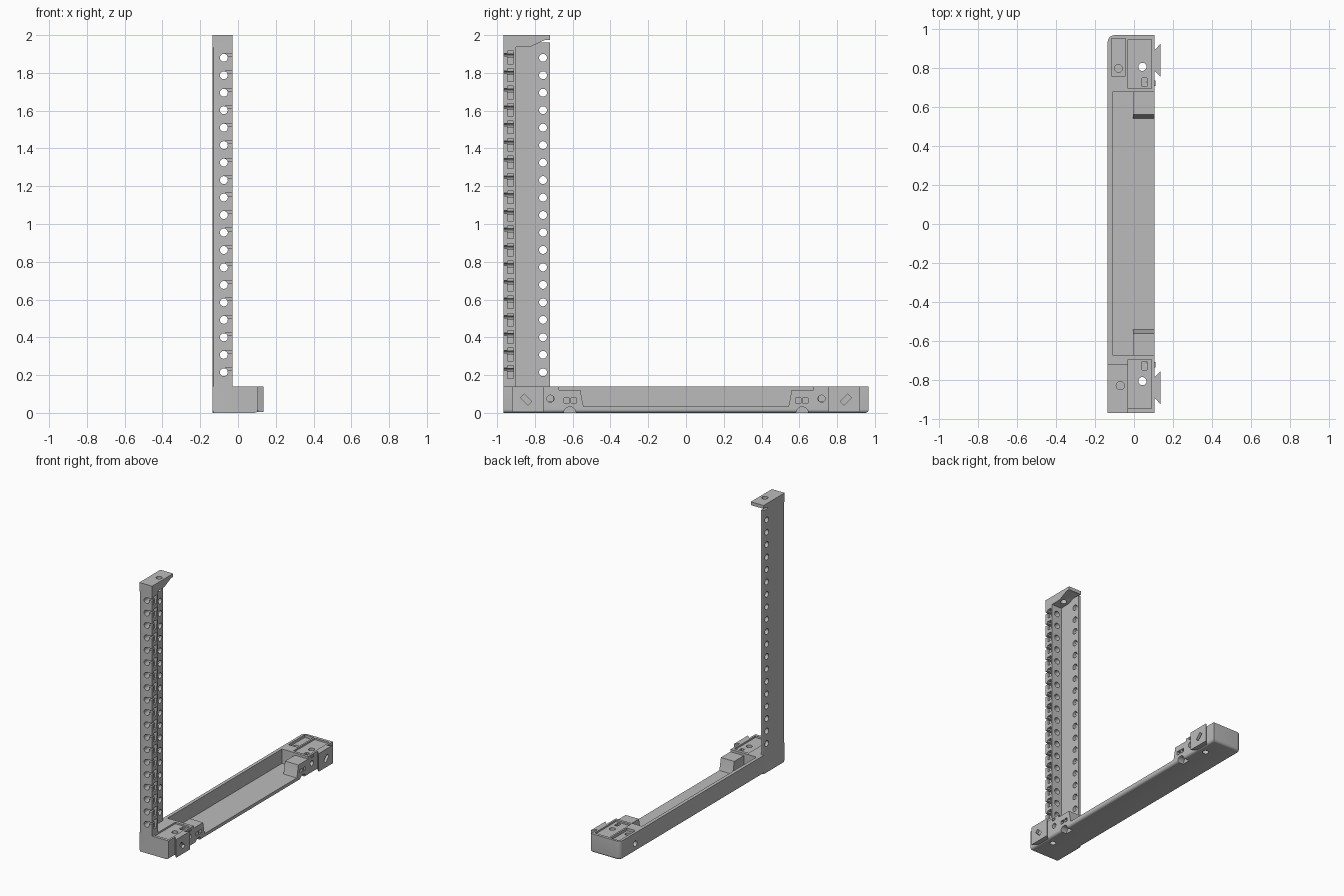
import bpy, bmesh, math
from mathutils import Matrix, Vector

cube = bpy.data.objects.get("Cube")
if cube:
    bpy.data.objects.remove(cube, do_unlink=True)

grey = bpy.data.materials.new("plain grey")
grey.use_nodes = True
GREY = (0.5, 0.5, 0.5, 1)
grey.diffuse_color = GREY
grey.node_tree.nodes["Principled BSDF"].inputs["Base Color"].default_value = GREY


def add_box(bm, x, y, z, tilt=0):
    """Box from (min, max) ranges, optionally turned about x."""
    mid = Vector([(a + b) / 2 for a, b in (x, y, z)])
    size = [b - a for a, b in (x, y, z)]
    m = Matrix.Translation(mid) @ Matrix.Rotation(tilt, 4, 'X') @ Matrix.Diagonal((*size, 1))
    bmesh.ops.create_cube(bm, size=1, matrix=m)


def add_rod(bm, centre, axis, radius, length, sides=20):
    turn = Vector((0, 0, 1)).rotation_difference(Vector(axis)).to_matrix().to_4x4()
    bmesh.ops.create_cone(bm, cap_ends=True, segments=sides, radius1=radius, radius2=radius,
                          depth=length, matrix=Matrix.Translation(centre) @ turn)


def add_prism(bm, points, offset):
    face = bm.faces.new([bm.verts.new(p) for p in points])
    new = bmesh.ops.extrude_face_region(bm, geom=[face])["geom"]
    bmesh.ops.translate(bm, vec=offset, verts=[v for v in new if isinstance(v, bmesh.types.BMVert)])
    bmesh.ops.recalc_face_normals(bm, faces=bm.faces)


def round_edges(bm, rule, radius, segments=5):
    edges = [e for e in bm.edges if rule(*(v.co for v in e.verts))]
    bmesh.ops.bevel(bm, geom=edges, offset=radius, segments=segments, profile=0.5, affect='EDGES')


def finish(bm, name):
    mesh = bpy.data.meshes.new(name)
    bm.to_mesh(mesh)
    bm.free()
    mesh.materials.append(grey)
    obj = bpy.data.objects.new(name, mesh)
    bpy.context.collection.objects.link(obj)
    return obj


def smooth(obj):
    bpy.ops.object.select_all(action='DESELECT')
    obj.select_set(True)
    bpy.context.view_layer.objects.active = obj
    bpy.ops.object.shade_smooth_by_angle(angle=math.radians(30))


def cut(obj, bm):
    cutter = finish(bm, obj.name + "_cutter")
    cutter.hide_render = True
    mod = obj.modifiers.new("cut", 'BOOLEAN')
    mod.operation, mod.solver, mod.object, mod.use_self = 'DIFFERENCE', 'EXACT', cutter, True
    bpy.context.view_layer.objects.active = obj
    bpy.ops.object.modifier_apply(modifier=mod.name)
    bpy.data.objects.remove(cutter, do_unlink=True)
    smooth(obj)


LEFT, POST_X, RIGHT = -0.135, -0.03, 0.105
END, TOP = 0.967, 0.14
PITCH, FIRST, COUNT = 0.0925, 0.215, 19

# Upright post: an L section with a thin side wall and a thick front rail
bm = bmesh.new()
add_prism(bm, [(LEFT, -END, 0), (POST_X, -END, 0), (POST_X, -0.9, 0), (-0.112, -0.9, 0),
               (-0.112, -0.72, 0), (LEFT, -0.72, 0)], (0, 0, 1.96))
round_edges(bm, lambda a, b: abs(a.z - b.z) > 1 and a.x < LEFT + 0.001, 0.01, 3)
post = finish(bm, "upright_post")

# Rows of holes and hooked side slots along the post
bm = bmesh.new()
for i in range(COUNT):
    z = FIRST + i * PITCH
    add_rod(bm, (-0.075, -0.94, z), (0, 1, 0), 0.021, 0.12)
    add_rod(bm, (-0.12, -0.757, z), (1, 0, 0), 0.021, 0.1)
    add_box(bm, (-0.047, 0), (-0.945, -0.913), (z - 0.032, z + 0.008))
    add_box(bm, (-0.075, 0), (-0.946, -0.912), (z + 0.003, z + 0.035))
    add_box(bm, (-0.07, 0), (-1, -0.94), (z + 0.009, z + 0.023))
cut(post, bm)

# Cap on the post with a tapered underside and a screw hole
bm = bmesh.new()
add_prism(bm, [(LEFT, -END, 2), (LEFT, -END, 1.935), (LEFT, -0.82, 1.94),
               (LEFT, -0.745, 1.975), (LEFT, -0.72, 1.975), (LEFT, -0.72, 2)],
          (POST_X - LEFT, 0, 0))
cap = finish(bm, "post_cap")
bm = bmesh.new()
add_rod(bm, (-0.07, -0.828, 1.95), (0, 0, 1), 0.021, 0.2)
cut(cap, bm)

# Base tray with rounded underside and rounded rear corner
bm = bmesh.new()
add_box(bm, (LEFT, RIGHT), (-END, END), (0, TOP))
round_edges(bm, lambda a, b: abs(a.z - b.z) > 0.1 and a.x < 0 and a.y > 0, 0.035)
round_edges(bm, lambda a, b: max(a.z, b.z) < 0.001 and min(a.y, b.y) > -END + 0.001
            or max(a.z, b.z) < 0.001 and abs(a.x - b.x) < 0.001, 0.018, 4)
base = finish(bm, "base_tray")

bm = bmesh.new()
add_box(bm, (-0.11, 0.3), (-0.672, 0.675), (0.033, 0.3))
add_box(bm, (-0.115, -0.043), (0.757, 0.95), (TOP - 0.02, 0.2))
add_rod(bm, (-0.08, 0.797, 0.1), (0, 0, 1), 0.02, 0.15)
add_rod(bm, (LEFT, 0.79, 0.06), (1, 0, 0), 0.021, 0.08)
for s in (-1, 1):
    def span(a, b):
        return tuple(sorted((s * a, s * b)))
    # Shallow recess, screw hole and latch slot in each end
    add_box(bm, (-0.03, 0.09), span(0.695, 0.945), (TOP - 0.012, 0.2))
    add_rod(bm, (0.043, s * 0.805, 0.1), (0, 0, 1), 0.021, 0.3)
    add_box(bm, (0.04, 0.066), span(0.705, 0.748), (0.06, 0.2))
    # Side screw hole and finger arch
    add_rod(bm, (0.1, s * 0.718, 0.075), (1, 0, 0), 0.019, 0.08)
    add_rod(bm, (0.1, s * 0.615, 0), (1, 0, 0), 0.032, 0.09)
cut(base, bm)

for s, end in ((-1, "front"), (1, "rear")):
    # Inner pad beside the tray opening, with a sloped inner face
    bm = bmesh.new()
    add_prism(bm, [(-0.005, s * y, z) for y, z in
                   ((0.68, 0.03), (0.54, 0.03), (0.545, 0.045), (0.56, 0.122), (0.68, 0.122))],
              (RIGHT + 0.005, 0, 0))
    pad = finish(bm, end + "_inner_pad")
    bm = bmesh.new()
    for y in (0.595, 0.632):
        add_box(bm, (0.08, 0.2), tuple(sorted((s * (y - 0.014), s * (y + 0.014)))), (0.053, 0.08))
    cut(pad, bm)

    # Dovetail connector on the open side, with a slanted key slot
    bm = bmesh.new()
    add_prism(bm, [(x, s * y, 0.005) for x, y in
                   ((0.09, 0.89), (RIGHT, 0.89), (0.135, 0.922), (0.135, 0.755),
                    (RIGHT, 0.785), (0.09, 0.785))], (0, 0, TOP - 0.005))
    dovetail = finish(bm, end + "_dovetail")
    bm = bmesh.new()
    add_box(bm, (0.115, 0.2), (s * 0.847 - 0.014, s * 0.847 + 0.014), (0.042, 0.098),
            tilt=-s * math.pi / 4)
    cut(dovetail, bm)

    # Small latch nub beside the connector
    bm = bmesh.new()
    add_box(bm, (RIGHT - 0.01, RIGHT + 0.006), (s * 0.72 - 0.014, s * 0.72 + 0.014), (0.118, 0.13))
    finish(bm, end + "_latch_nub")
